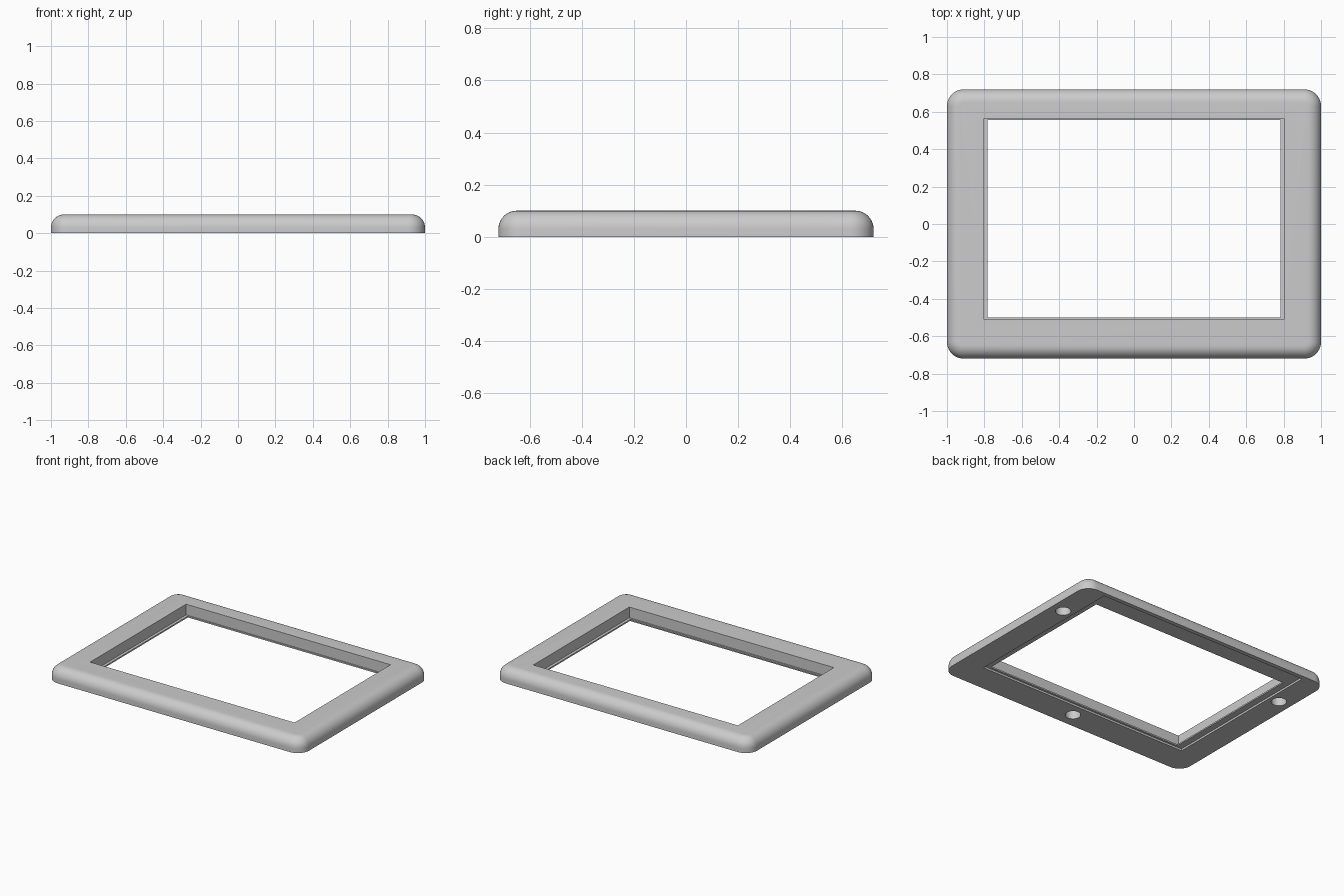
import bpy, bmesh
from math import sin, cos, pi

if "Cube" in bpy.data.objects:
    bpy.data.objects.remove(bpy.data.objects["Cube"])

grey = bpy.data.materials.new("plain grey")
grey.use_nodes = True
grey.diffuse_color = (0.6, 0.6, 0.6, 1)
grey.node_tree.nodes["Principled BSDF"].inputs["Base Color"].default_value = (0.6, 0.6, 0.6, 1)

HALF_X, HALF_Y, HEIGHT = 1.0, 0.72, 0.1
CORNER, FILLET, STEPS = 0.09, 0.07, 10


def add_object(name, bm):
    bmesh.ops.recalc_face_normals(bm, faces=bm.faces)
    mesh = bpy.data.meshes.new(name)
    bm.to_mesh(mesh)
    bm.free()
    mesh.materials.append(grey)
    obj = bpy.data.objects.new(name, mesh)
    bpy.context.collection.objects.link(obj)
    return obj


def rounded_ring(bm, inset, z):
    """Rounded rectangle of vertices at height z."""
    r = CORNER - inset
    ring = []
    for quarter, (sx, sy) in enumerate([(1, 1), (-1, 1), (-1, -1), (1, -1)]):
        for i in range(STEPS + 1):
            a = (quarter + i / STEPS) * pi / 2
            ring.append(bm.verts.new((sx * (HALF_X - CORNER) + r * cos(a),
                                      sy * (HALF_Y - CORNER) + r * sin(a), z)))
    return ring


def box_cutter(name, x, y0, y1, z0, z1):
    bm = bmesh.new()
    bmesh.ops.create_cube(bm, size=1)
    for v in bm.verts:
        v.co = (2 * x * v.co.x, y1 if v.co.y > 0 else y0, z1 if v.co.z > 0 else z0)
    return add_object(name, bm)


def hole_cutter(name, x, y, radius, depth):
    bm = bmesh.new()
    bmesh.ops.create_cone(bm, cap_ends=True, segments=32, radius1=radius,
                          radius2=radius, depth=2 * depth)
    bmesh.ops.translate(bm, verts=bm.verts, vec=(x, y, 0))
    return add_object(name, bm)


# Solid slab with rounded corners and a filleted top edge
bm = bmesh.new()
rings = [rounded_ring(bm, 0, 0)]
for i in range(STEPS + 1):
    a = i / STEPS * pi / 2
    rings.append(rounded_ring(bm, FILLET * (1 - cos(a)), HEIGHT - FILLET * (1 - sin(a))))
for low, high in zip(rings, rings[1:]):
    n = len(low)
    for i in range(n):
        j = (i + 1) % n
        bm.faces.new((low[i], low[j], high[j], high[i]))
bm.faces.new(rings[0][::-1])
bm.faces.new(rings[-1])
frame = add_object("bezel_frame", bm)

# Screen opening with a thin lip, shallow rear recess and three blind holes
cutters = [
    box_cutter("opening_cutter", 0.802, -0.511, 0.564, 0.024, 0.2),
    box_cutter("lip_cutter", 0.783, -0.50, 0.556, -0.1, 0.15),
    box_cutter("recess_cutter", 0.83, -0.515, 0.69, -0.1, 0.014),
    hole_cutter("left_hole_cutter", 0.905, 0.37, 0.05, 0.07),
    hole_cutter("right_hole_cutter", -0.905, 0.37, 0.05, 0.07),
    hole_cutter("front_hole_cutter", 0, -0.61, 0.05, 0.07),
]
bpy.context.view_layer.objects.active = frame
frame.select_set(True)
for cutter in cutters:
    mod = frame.modifiers.new(cutter.name, 'BOOLEAN')
    mod.operation = 'DIFFERENCE'
    mod.solver = 'EXACT'
    mod.object = cutter
    bpy.ops.object.modifier_apply(modifier=mod.name)
for cutter in cutters:
    bpy.data.objects.remove(cutter)

# Smooth the rounded rim, keep the cut edges crisp
bpy.ops.object.select_all(action='DESELECT')
frame.select_set(True)
bpy.context.view_layer.objects.active = frame
bpy.ops.object.shade_smooth_by_angle(angle=pi / 6)
